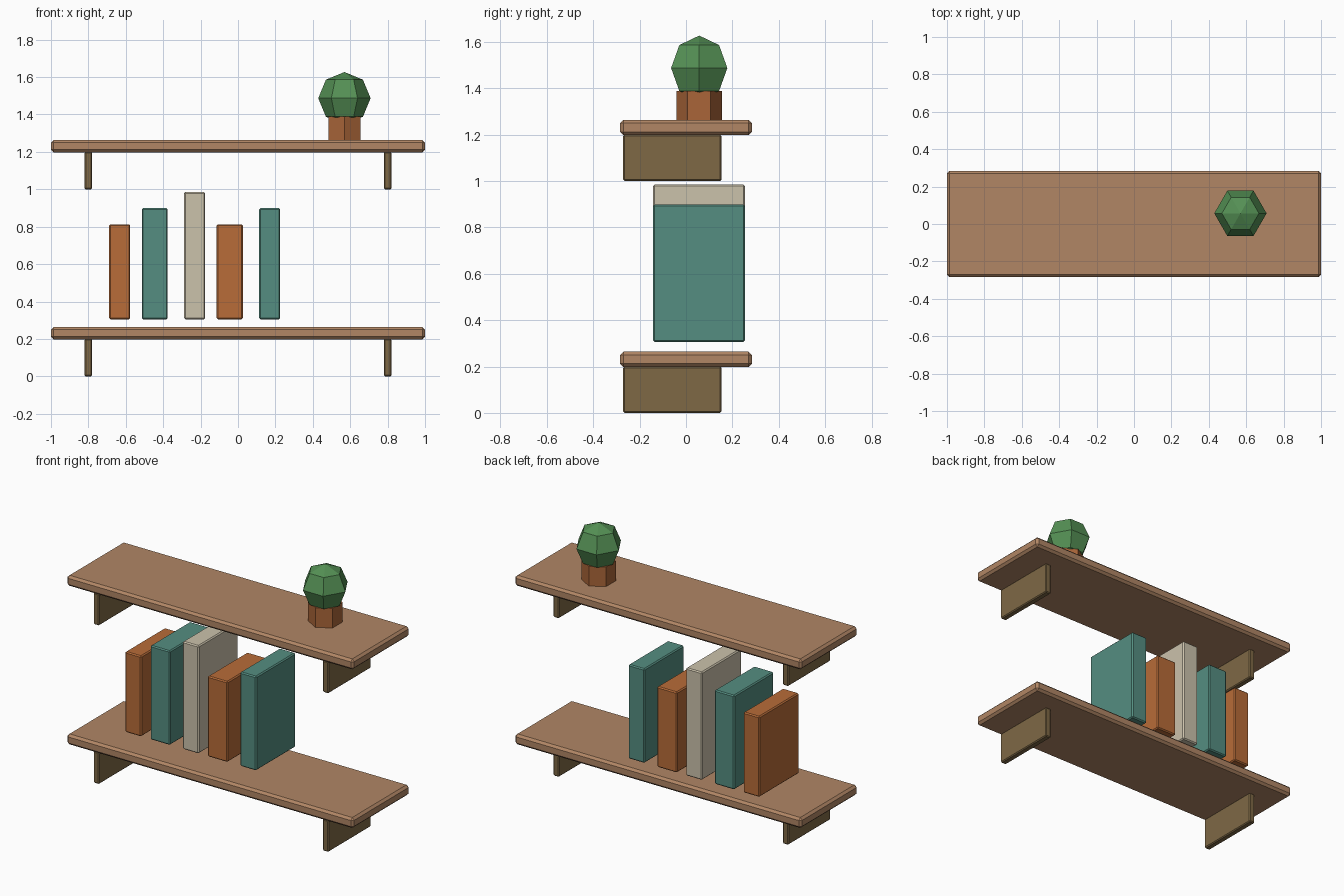
import bpy, math

if "Cube" in bpy.data.objects:
    bpy.data.objects.remove(bpy.data.objects["Cube"])

def material(name, rgb):
    m = bpy.data.materials.new(name)
    m.diffuse_color = (*rgb, 1)
    m.use_nodes = True
    m.node_tree.nodes["Principled BSDF"].inputs["Base Color"].default_value = m.diffuse_color
    return m

WOOD = material("wood", (0.44, 0.24, 0.13))
BRACKET = material("dark_wood", (0.21, 0.14, 0.06))
ORANGE = material("orange_cover", (0.48, 0.15, 0.04))
TEAL = material("teal_cover", (0.09, 0.27, 0.22))
CREAM = material("cream_cover", (0.60, 0.54, 0.41))
CLAY = material("clay", (0.40, 0.13, 0.04))
LEAF = material("leaf", (0.09, 0.28, 0.09))

def box(name, x, y, z, mat, bevel):
    """Chamfered box from (min, max) ranges."""
    bpy.ops.mesh.primitive_cube_add(size=1, location=[(a + b) / 2 for a, b in (x, y, z)])
    ob = bpy.context.object
    ob.name = name
    ob.scale = [b - a for a, b in (x, y, z)]
    bpy.ops.object.transform_apply(location=False, rotation=False, scale=True)
    mod = ob.modifiers.new("chamfer", 'BEVEL')
    mod.width, mod.segments = bevel, 1
    ob.data.materials.append(mat)

# Two shelves, each on a pair of brackets
for level, base in (("lower", 0.0), ("upper", 1.0)):
    box(f"{level}_shelf", (-1, 1), (-0.284, 0.284), (base + 0.198, base + 0.264), WOOD, 0.014)
    for side, cx in (("left", -0.8), ("right", 0.8)):
        box(f"{level}_{side}_bracket", (cx - 0.02, cx + 0.02), (-0.271, 0.153),
            (base, base + 0.2), BRACKET, 0.006)

# Row of books: centre x, thickness, top height, cover
books = [(-0.633, 0.113, 0.813, ORANGE), (-0.445, 0.138, 0.899, TEAL),
         (-0.232, 0.113, 0.985, CREAM), (-0.044, 0.140, 0.813, ORANGE),
         (0.169, 0.113, 0.899, TEAL)]
for i, (cx, w, top, mat) in enumerate(books, 1):
    box(f"book_{i}", (cx - w / 2, cx + w / 2), (-0.142, 0.254), (0.305, top), mat, 0.007)

# Hexagonal pot on the upper shelf
PX, PY = 0.569, 0.057
bpy.ops.mesh.primitive_cylinder_add(vertices=6, radius=0.099, depth=0.126,
                                    location=(PX, PY, 1.325))
pot = bpy.context.object
pot.name = "plant_pot"
pot.data.materials.append(CLAY)

# Faceted round plant
bpy.ops.mesh.primitive_uv_sphere_add(segments=6, ring_count=4, radius=0.14,
                                     location=(PX, PY, 1.487),
                                     rotation=(0, 0, math.pi / 2))
plant = bpy.context.object
plant.name = "plant"
plant.data.materials.append(LEAF)
